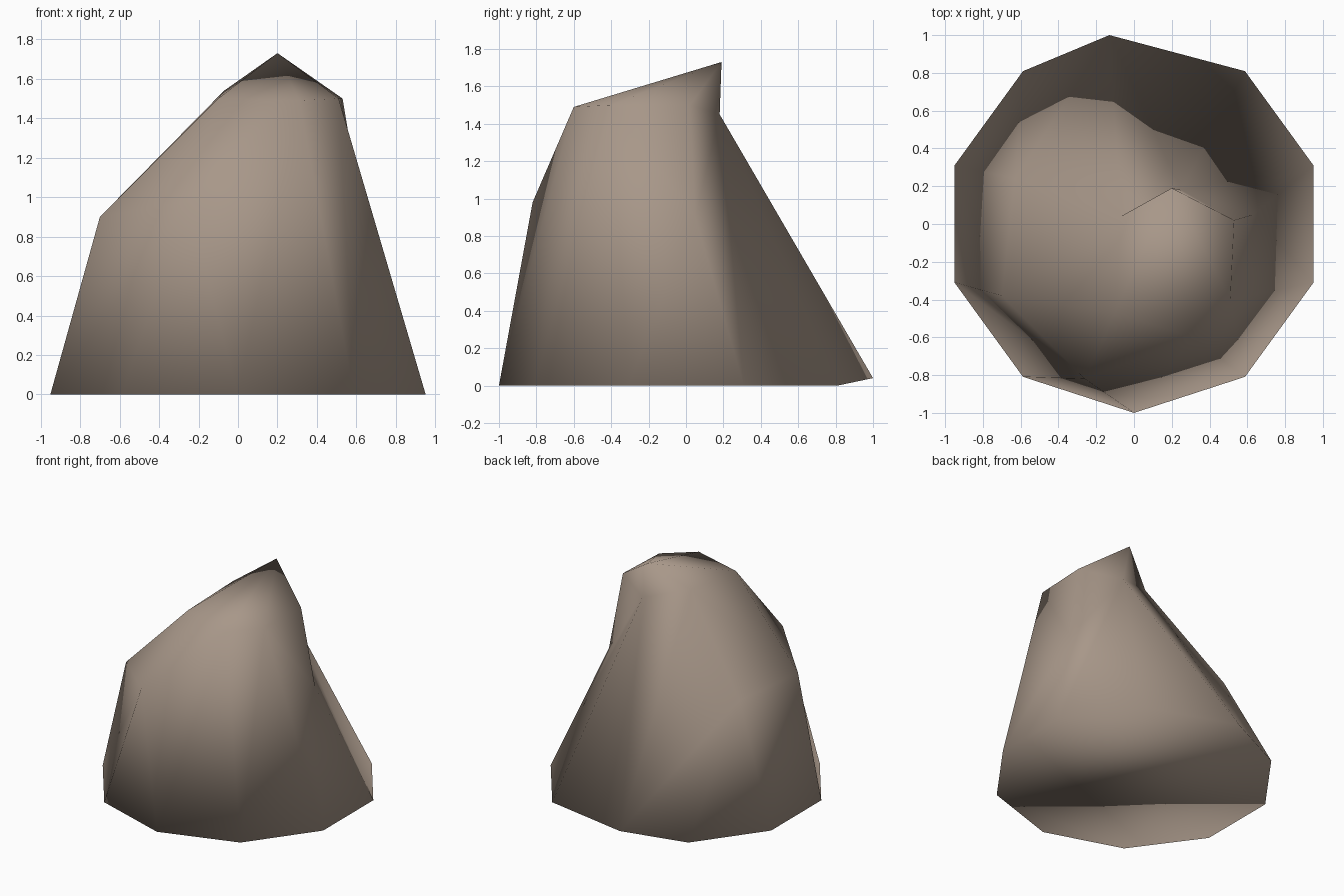
import bpy, bmesh, math

if "Cube" in bpy.data.objects:
    bpy.data.objects.remove(bpy.data.objects["Cube"])

# stone colour
stone = bpy.data.materials.new("warm_grey_stone")
stone.diffuse_color = (0.39, 0.31, 0.25, 1.0)
stone.use_nodes = True
stone.node_tree.nodes["Principled BSDF"].inputs["Base Color"].default_value = stone.diffuse_color

bm = bmesh.new()

# ten-sided foot, with one corner at the back knocked aside
rim = []
for i in range(10):
    a = math.radians(18 + 36 * i)
    rim.append(bm.verts.new((math.cos(a), math.sin(a), 0)))
rim[2].co = (-0.13, 1.0, 0.04)

# corners of the rock above the foot
corners = {
    "T": (0.20, 0.19, 1.73),    # peak
    "K": (0.25, 0.18, 1.45),    # back notch under the peak
    "V": (-0.07, 0.04, 1.54),   # back left shoulder
    "R": (0.53, 0.02, 1.50),    # right shoulder
    "S": (0.51, -0.40, 1.50),   # front right shoulder
    "F": (0.31, -0.60, 1.49),   # front shoulder
    "Q": (-0.10, -0.47, 1.50),  # front left shoulder
    "B": (-0.26, -0.82, 0.98),  # front left belly
    "L": (-0.70, -0.38, 0.90),  # left belly
    "N": (-0.63, 0.24, 0.90),   # back left belly
    "M": (0.63, 0.05, 0.90),    # right belly
}
v = {name: bm.verts.new(co) for name, co in corners.items()}

# skirt: each upper corner fans over a number of foot edges
skirt = [("K", 2), ("V", 0), ("N", 2), ("L", 1), ("B", 2), ("F", 1), ("S", 1), ("M", 1)]
i = 0
for k, (name, steps) in enumerate(skirt):
    for _ in range(steps):
        bm.faces.new((rim[i % 10], rim[(i + 1) % 10], v[name]))
        i += 1
    following = skirt[(k + 1) % len(skirt)][0]
    bm.faces.new((rim[i % 10], v[following], v[name]))

# upper facets
for tri in "KVT KTR KRM MRS VNL VLQ LBQ BFQ QFT QTV FST SRT".split():
    bm.faces.new([v[c] for c in tri])

# underside
bm.faces.new(rim[::-1])

bmesh.ops.recalc_face_normals(bm, faces=bm.faces[:])
for f in bm.faces:
    f.smooth = True

mesh = bpy.data.meshes.new("rock")
bm.to_mesh(mesh)
bm.free()
mesh.materials.append(stone)
rock = bpy.data.objects.new("rock", mesh)
bpy.context.collection.objects.link(rock)
